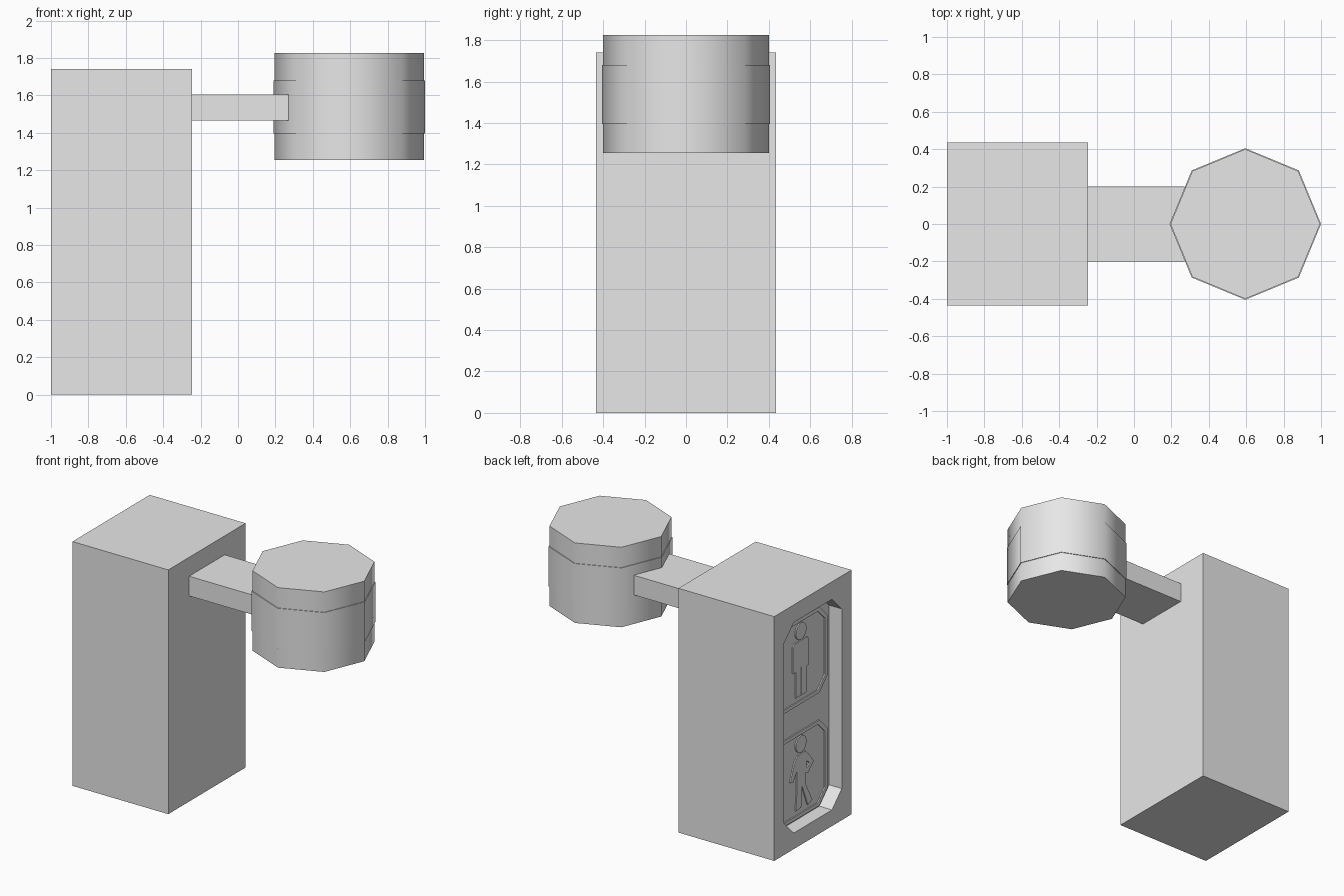
import bpy, math
from mathutils import Matrix, Vector

if "Cube" in bpy.data.objects:
    bpy.data.objects.remove(bpy.data.objects["Cube"], do_unlink=True)

grey = bpy.data.materials.new("plain_grey")
grey.use_nodes = True
grey.diffuse_color = (0.8, 0.8, 0.8, 1)
grey.node_tree.nodes["Principled BSDF"].inputs["Base Color"].default_value = (0.8, 0.8, 0.8, 1)


def select(obj):
    bpy.ops.object.select_all(action='DESELECT')
    obj.select_set(True)
    bpy.context.view_layer.objects.active = obj


def finish(obj, name, angle=30):
    obj.name = name
    obj.data.materials.clear()
    obj.data.materials.append(grey)
    select(obj)
    bpy.ops.object.shade_smooth_by_angle(angle=math.radians(angle))
    return obj


def box(name, lo, hi):
    lo, hi = Vector(lo), Vector(hi)
    bpy.ops.mesh.primitive_cube_add(size=1, location=(lo + hi) / 2)
    obj = bpy.context.object
    obj.scale = hi - lo
    bpy.ops.object.transform_apply(location=False, rotation=False, scale=True)
    return finish(obj, name)


def drum(name, radius, z0, z1):
    bpy.ops.mesh.primitive_cylinder_add(vertices=8, radius=radius, depth=z1 - z0,
                                        location=(0.595, 0, (z0 + z1) / 2),
                                        rotation=(0, 0, math.pi / 2))
    return finish(bpy.context.object, name, 50)


def plate(name, loops, x0, x1, angle=30):
    """Flat shape in the signal face; inner loops become holes."""
    curve = bpy.data.curves.new(name, 'CURVE')
    curve.dimensions, curve.fill_mode = '2D', 'BOTH'
    curve.extrude = (x1 - x0) / 2
    for loop in loops:
        spline = curve.splines.new('POLY')
        spline.points.add(len(loop) - 1)
        for point, (a, b) in zip(spline.points, loop):
            point.co = (a, b, 0, 1)
        spline.use_cyclic_u = True
    obj = bpy.data.objects.new(name, curve)
    bpy.context.collection.objects.link(obj)
    # Local x runs to -y, local y runs up, so the plate faces -x
    obj.matrix_world = Matrix(((0, 0, -1, (x0 + x1) / 2), (-1, 0, 0, 0),
                               (0, 1, 0, 0), (0, 0, 0, 1)))
    select(obj)
    bpy.ops.object.convert(target='MESH')
    return finish(bpy.context.object, name, angle)


def chamfered(w, z0, z1, c):
    return [(-w, z0 + c), (-w + c, z0), (w - c, z0), (w, z0 + c),
            (w, z1 - c), (w - c, z1), (c - w, z1), (-w, z1 - c)]


def disc(a, b, r, n=16):
    return [(a + r * math.cos(2 * math.pi * i / n), b + r * math.sin(2 * math.pi * i / n))
            for i in range(n)]


# Housing with a chamfered recess in its outer side
BACK = -0.9
housing = box("housing", (-1, -0.435, 0), (-0.245, 0.435, 1.74))
cutter = plate("recess_cutter", [chamfered(0.325, 0.115, 1.615, 0.11)], -1.1, BACK)
cutter.hide_render = True
cut = housing.modifiers.new("recess", 'BOOLEAN')
cut.operation, cut.solver, cut.object = 'DIFFERENCE', 'EXACT', cutter
select(housing)
bpy.ops.object.modifier_apply(modifier=cut.name)
bpy.data.objects.remove(cutter, do_unlink=True)
finish(housing, "housing", 50)

# Two sign frames
for label, z in (("upper", 0.93), ("lower", 0.125)):
    plate(label + "_sign_frame",
          [chamfered(0.295, z, z + 0.61, 0.09), chamfered(0.27, z + 0.025, z + 0.585, 0.08)],
          BACK - 0.008, BACK)

# Standing figure, mirrored about its middle
half = [(0.005, 1.19), (0.005, 0.99), (0.06, 0.99), (0.06, 1.175),
        (0.09, 1.175), (0.09, 1.36), (0.07, 1.38)]
standing = half + [(-a, b) for a, b in reversed(half)]
plate("standing_figure", [disc(0, 1.446, 0.06), standing], BACK - 0.008, BACK)

# Walking figure with a gap inside the bent arm
walking = [(-0.04, 0.57), (0.05, 0.575), (0.085, 0.54), (0.142, 0.47), (0.08, 0.41),
           (0.045, 0.42), (0.05, 0.34), (0.125, 0.2), (0.075, 0.18), (0.01, 0.34),
           (0.0, 0.19), (-0.06, 0.185), (-0.045, 0.35), (-0.045, 0.47),
           (-0.09, 0.4), (-0.125, 0.41), (-0.075, 0.53)]
arm_gap = [(0.06, 0.5), (0.1, 0.47), (0.065, 0.445)]
plate("walking_figure", [disc(0, 0.643, 0.06), walking, arm_gap], BACK - 0.008, BACK)

# Bracket, pole section and the clamp band round it
box("bracket_arm", (-0.25, -0.2, 1.465), (0.27, 0.2, 1.605))
drum("pole_section", 0.4, 1.255, 1.825)
drum("clamp_band", 0.405, 1.395, 1.68)
